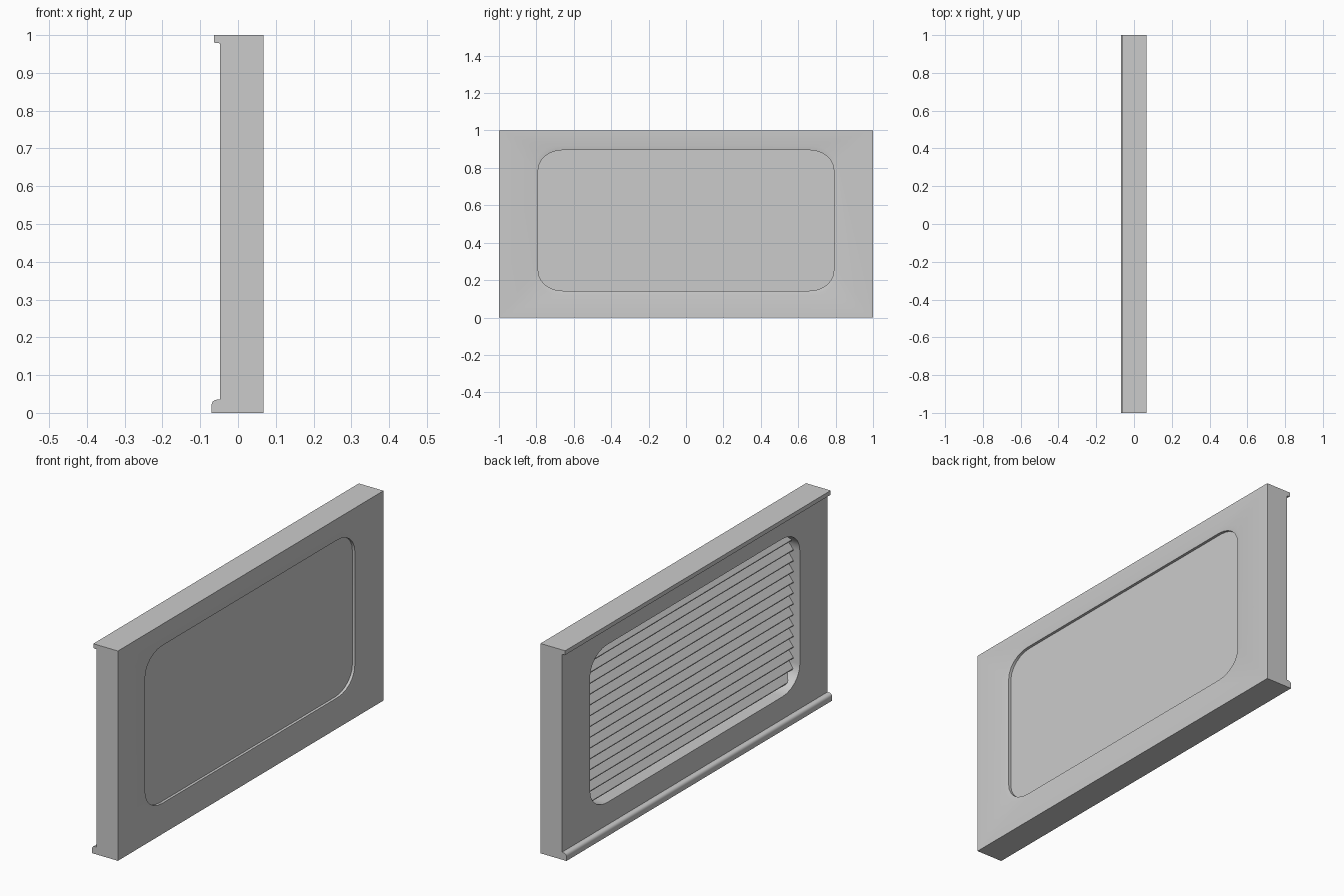
import bpy, bmesh, math

if "Cube" in bpy.data.objects:
    bpy.data.objects.remove(bpy.data.objects["Cube"])

HY, Z0, Z1 = 0.79, 0.143, 0.895      # window half width, sill, head
RY, RZ = 0.13, 0.105                 # corner radii


def loft(name, rings):
    """Closed solid from a list of matching point rings."""
    bm = bmesh.new()
    vs = [[bm.verts.new(p) for p in r] for r in rings]
    n = len(vs[0])
    for a, b in zip(vs, vs[1:]):
        for i in range(n):
            j = (i + 1) % n
            bm.faces.new((a[i], a[j], b[j], b[i]))
    bm.faces.new(vs[0])
    bm.faces.new(vs[-1])
    bmesh.ops.recalc_face_normals(bm, faces=bm.faces)
    me = bpy.data.meshes.new(name)
    bm.to_mesh(me)
    bm.free()
    ob = bpy.data.objects.new(name, me)
    bpy.context.collection.objects.link(ob)
    return ob


def extrude_y(name, profile, half):
    return loft(name, [[(x, y, z) for x, z in profile] for y in (-half, half)])


def window_ring(x, grow=0.0, seg=6):
    """Rounded rectangle in the yz plane."""
    cz, hz = (Z0 + Z1) / 2, (Z1 - Z0) / 2
    pts = []
    for q, (sy, sz) in enumerate([(1, 1), (-1, 1), (-1, -1), (1, -1)]):
        for k in range(seg + 1):
            a = math.pi / 2 * (q + k / seg)
            pts.append((x, sy * (HY - RY) + (RY + grow) * math.cos(a),
                        cz + sz * (hz - RZ) + (RZ + grow) * math.sin(a)))
    return pts


# wall with top lip and rounded skirting, one cross-section
skirting = [(-0.056 + 0.014 * math.cos(a), 0.021 + 0.014 * math.sin(a))
            for a in [math.pi - k * math.pi / 8 for k in range(5)]]
profile = [(0.067, 0), (-0.07, 0)] + skirting + [
    (-0.047, 0.036), (-0.047, 0.978), (-0.063, 0.98), (-0.063, 1), (0.067, 1)]
wall = extrude_y("wall", profile, 1.0)

# window opening, gently flared on the +x side
cutter = loft("opening_cutter", [window_ring(-0.1), window_ring(0.063),
                                 window_ring(0.0672, 0.025), window_ring(0.1, 0.025)])
cutter.hide_render = True
mod = wall.modifiers.new("opening", 'BOOLEAN')
mod.operation, mod.solver, mod.object = 'DIFFERENCE', 'EXACT', cutter
bpy.context.view_layer.objects.active = wall
wall.select_set(True)
bpy.ops.object.modifier_apply(modifier=mod.name)
bpy.data.objects.remove(cutter)
bpy.ops.object.shade_smooth_by_angle(angle=math.radians(30))

# window pane
loft("window_pane", [window_ring(0.034), window_ring(0.05)])

# louvre slats, sloping down and outwards
N = 14
pitch = (Z1 - 0.01 - 0.165) / N
for i in range(N):
    z = 0.165 + i * pitch
    extrude_y(f"blind_slat_{i + 1:02d}",
              [(-0.014, z), (-0.014, z + 0.004), (0.022, z + pitch), (0.022, z + pitch - 0.004)],
              HY - 0.002)
